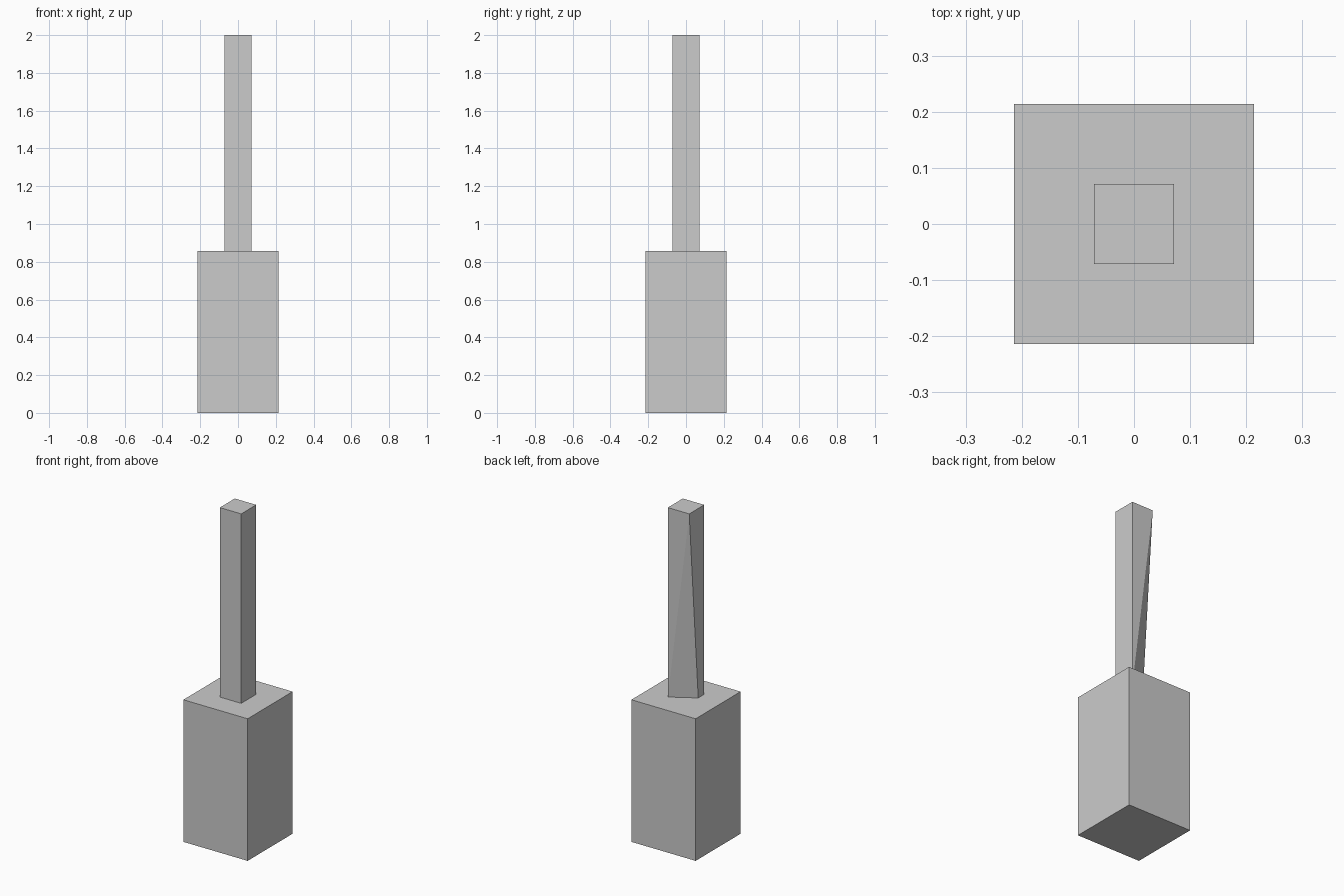
import bpy
import bmesh

if "Cube" in bpy.data.objects:
    bpy.data.objects.remove(bpy.data.objects["Cube"])


def make_box(name, half, z0, z1):
    """Square upright block, returned as (object, bmesh) for further shaping."""
    mesh = bpy.data.meshes.new(name)
    obj = bpy.data.objects.new(name, mesh)
    bpy.context.collection.objects.link(obj)
    bm = bmesh.new()
    bmesh.ops.create_cube(bm, size=1)
    for v in bm.verts:
        v.co.x *= 2 * half
        v.co.y *= 2 * half
        v.co.z = z1 if v.co.z > 0 else z0
    return obj, bm


U = 2 / 14  # one model unit

# Wide base block
base, bm = make_box("base_block", 1.5 * U, 0, 6 * U)
bm.to_mesh(base.data)
bm.free()

# Slim shaft with its back left foot corner pulled forward
shaft, bm = make_box("shaft", 0.5 * U, 6 * U, 14 * U)


def corner(sx, sy, top):
    return next(v for v in bm.verts if v.co.x * sx > 0 and v.co.y * sy > 0
                and (v.co.z > 1) == top)


foot = corner(-1, 1, False)
head = corner(-1, 1, True)
other_foot = corner(1, 1, False)

# Back face folds along the diagonal from the head to the other foot
bmesh.ops.connect_verts(bm, verts=[head, other_foot])
foot.co.y -= 0.6 * U
bmesh.ops.recalc_face_normals(bm, faces=bm.faces)
bm.to_mesh(shaft.data)
bm.free()
